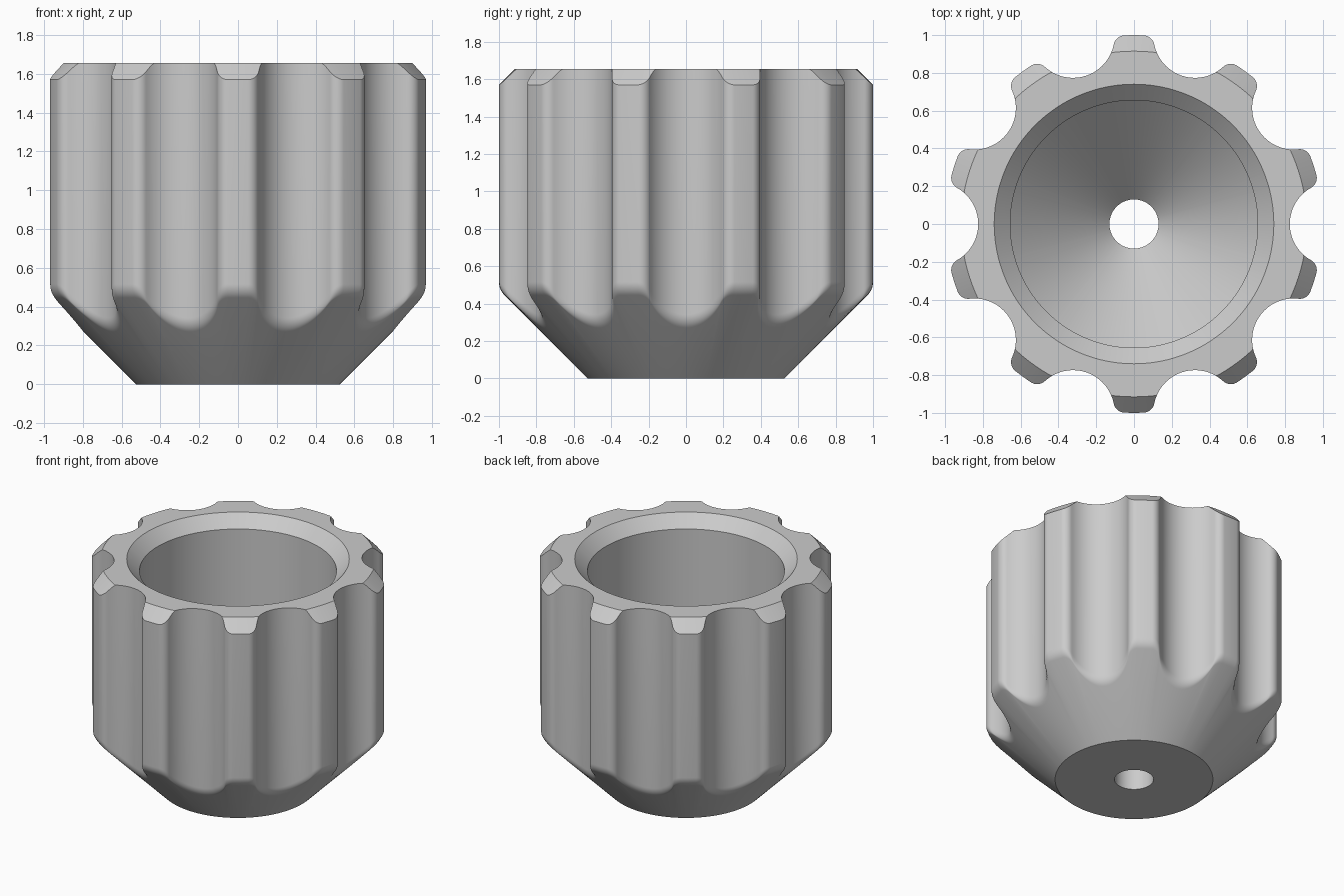
import bpy, bmesh
from math import sin, cos, tan, pi, radians, acos, atan2, hypot
from mathutils import Vector

if "Cube" in bpy.data.objects:
    bpy.data.objects.remove(bpy.data.objects["Cube"], do_unlink=True)

LOBES = 10
HALF = pi / LOBES
HEIGHT = 1.655
VALLEY_DIST, VALLEY_R = 1.045, 0.22     # scallop circles around the grip
ROUND = 0.06                            # rounding of the lobe corners
BASE_R = 0.525                          # foot of the 45 degree cone
CHAMFER_R = 0.915                       # inner edge of the lobe chamfers
BLEND = 0.1                             # soft edge between cone and grip

grey = bpy.data.materials.new("plain_grey")
grey.use_nodes = True
grey.diffuse_color = (0.6, 0.6, 0.6, 1)
grey.node_tree.nodes["Principled BSDF"].inputs["Base Color"].default_value = (0.6, 0.6, 0.6, 1)


def arc(center, radius, start, end, steps):
    return [center + radius * Vector((cos(a), sin(a)))
            for a in (start + (end - start) * i / steps for i in range(steps + 1))]


def half_lobe():
    """Polar points (angle, radius) from the lobe tip to the valley floor."""
    f = 1 - ROUND
    reach = VALLEY_R + ROUND
    tilt = HALF - acos((f * f + VALLEY_DIST ** 2 - reach ** 2) / (2 * f * VALLEY_DIST))
    corner = f * Vector((cos(tilt), sin(tilt)))
    valley = VALLEY_DIST * Vector((cos(HALF), sin(HALF)))
    d = valley - corner
    facing = atan2(d.y, d.x)
    points = [Vector((1, 0))]
    points += arc(corner, ROUND, tilt, facing, 10)
    points += arc(valley, VALLEY_R, facing + pi, HALF + pi, 14)
    polar = []
    for p in points:
        a = atan2(p.y, p.x)
        if not polar or a > polar[-1][0] + 0.001:
            polar.append((a, hypot(p.x, p.y)))
    return polar


def column(r):
    """Closed radial section (radius, height) of the knob where the grip has radius r."""
    bend = r - BASE_R
    t = BLEND * tan(pi / 8)
    section = [(BASE_R, 0)]
    for i in range(9):
        a = radians(-45 + 45 * i / 8)
        section.append((r - BLEND + BLEND * cos(a), bend + t + BLEND * sin(a)))
    # lobe chamfer and rim
    section.append((r, min(HEIGHT, HEIGHT + CHAMFER_R - r)))
    section.append((min(r, CHAMFER_R), HEIGHT))
    # countersunk mouth, bore, conical floor and through hole
    section += [(0.74, HEIGHT), (0.655, 1.57), (0.655, 0.685), (0.13, 0.16), (0.13, 0)]
    return section


# Fluted knob body
half = half_lobe()
lobe = [(-a, r) for a, r in reversed(half[1:-1])] + half
bm = bmesh.new()
columns = []
for k in range(LOBES):
    for a, r in lobe:
        angle = pi / 2 + 2 * HALF * k + a
        columns.append([bm.verts.new((q * cos(angle), q * sin(angle), z)) for q, z in column(r)])
rows = len(columns[0])
for i, left in enumerate(columns):
    right = columns[(i + 1) % len(columns)]
    for j in range(rows):
        n = (j + 1) % rows
        bm.faces.new((left[j], right[j], right[n], left[n]))
bmesh.ops.remove_doubles(bm, verts=bm.verts, dist=0.00002)
bmesh.ops.recalc_face_normals(bm, faces=bm.faces)
mesh = bpy.data.meshes.new("knob_body")
bm.to_mesh(mesh)
bm.free()
mesh.materials.append(grey)
knob = bpy.data.objects.new("knob_body", mesh)
bpy.context.collection.objects.link(knob)

# Soft flutes with crisp chamfer edges
bpy.ops.object.select_all(action="DESELECT")
knob.select_set(True)
bpy.context.view_layer.objects.active = knob
bpy.ops.object.shade_smooth_by_angle(angle=radians(35))
